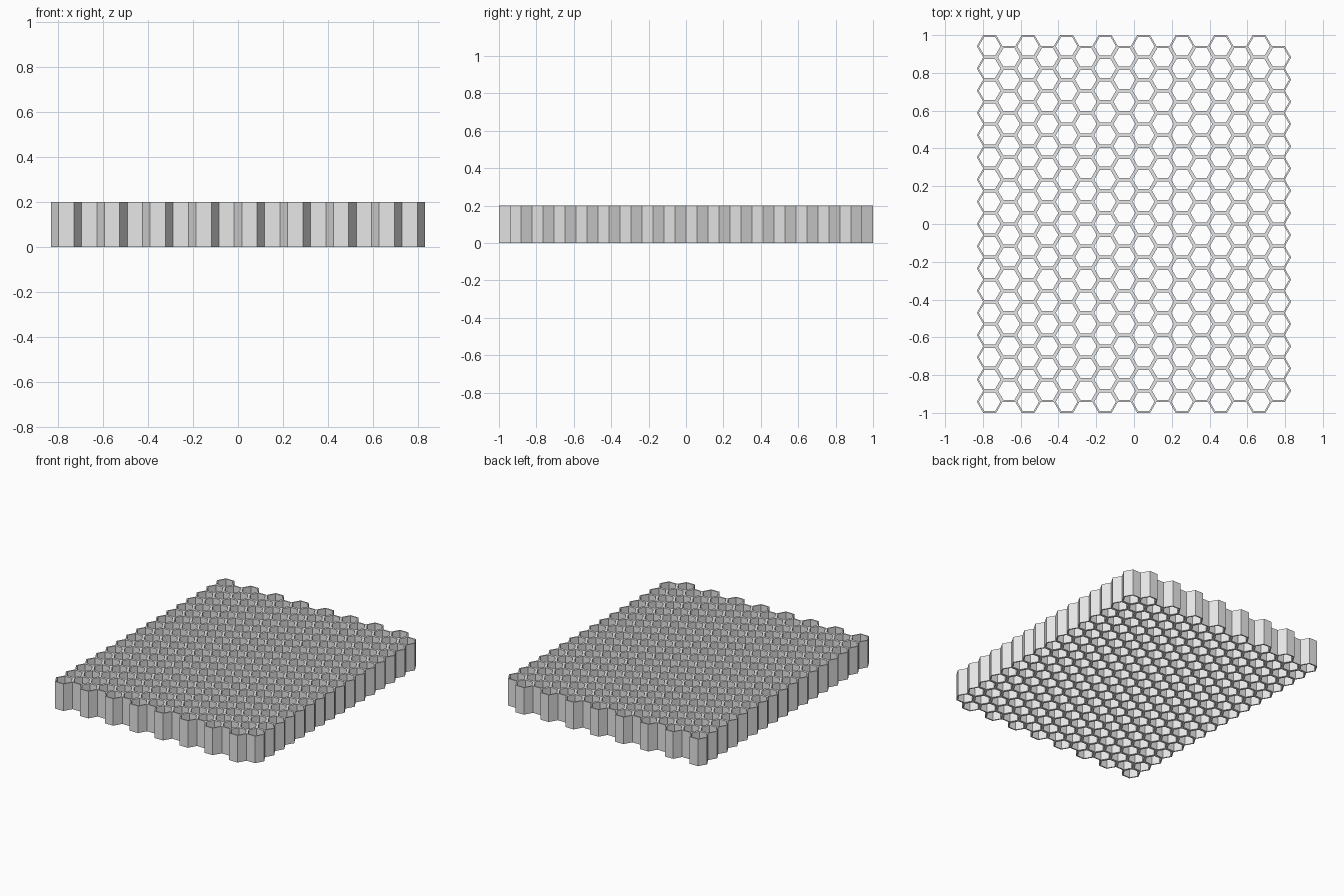
import bpy
import bmesh
from math import cos, sin, pi, sqrt

# Remove the default cube
cube = bpy.data.objects.get("Cube")
if cube:
    bpy.data.objects.remove(cube, do_unlink=True)

COLUMNS = 16
ROWS = 17                      # cells in the long columns; short ones have one fewer
PITCH = 2.0 / ROWS             # flat-to-flat size of a cell
RADIUS = PITCH / sqrt(3)
HEIGHT = 0.2
WALL = 0.009                   # wall share of each cell

# Grey material
grey = bpy.data.materials.new("plain_grey")
grey.use_nodes = True
colour = (0.8, 0.8, 0.8, 1.0)
grey.diffuse_color = colour
grey.node_tree.nodes["Principled BSDF"].inputs["Base Color"].default_value = colour

bm = bmesh.new()


def add_cell(cx, cy):
    """Flat hexagon with its points towards left and right."""
    corners = [(cx + RADIUS * cos(k * pi / 3), cy + RADIUS * sin(k * pi / 3), 0)
               for k in range(6)]
    bm.faces.new([bm.verts.new(c) for c in corners])


# Staggered columns of hexagons, welded into one sheet
for col in range(COLUMNS):
    count = ROWS - col % 2
    for row in range(count):
        add_cell((col - (COLUMNS - 1) / 2) * 1.5 * RADIUS,
                 (row - (count - 1) / 2) * PITCH)
bmesh.ops.remove_doubles(bm, verts=bm.verts[:], dist=0.001)

# Open each cell, leaving only the walls
cells = bm.faces[:]
bmesh.ops.inset_individual(bm, faces=cells, thickness=WALL, use_even_offset=True)
bmesh.ops.delete(bm, geom=cells, context='FACES')

# Raise the walls to full height
raised = bmesh.ops.extrude_face_region(bm, geom=bm.faces[:], use_keep_orig=True)
top = [g for g in raised["geom"] if isinstance(g, bmesh.types.BMVert)]
bmesh.ops.translate(bm, verts=top, vec=(0, 0, HEIGHT))
bmesh.ops.recalc_face_normals(bm, faces=bm.faces[:])

mesh = bpy.data.meshes.new("honeycomb_panel")
bm.to_mesh(mesh)
bm.free()
mesh.materials.append(grey)
panel = bpy.data.objects.new("honeycomb_panel", mesh)
bpy.context.collection.objects.link(panel)
